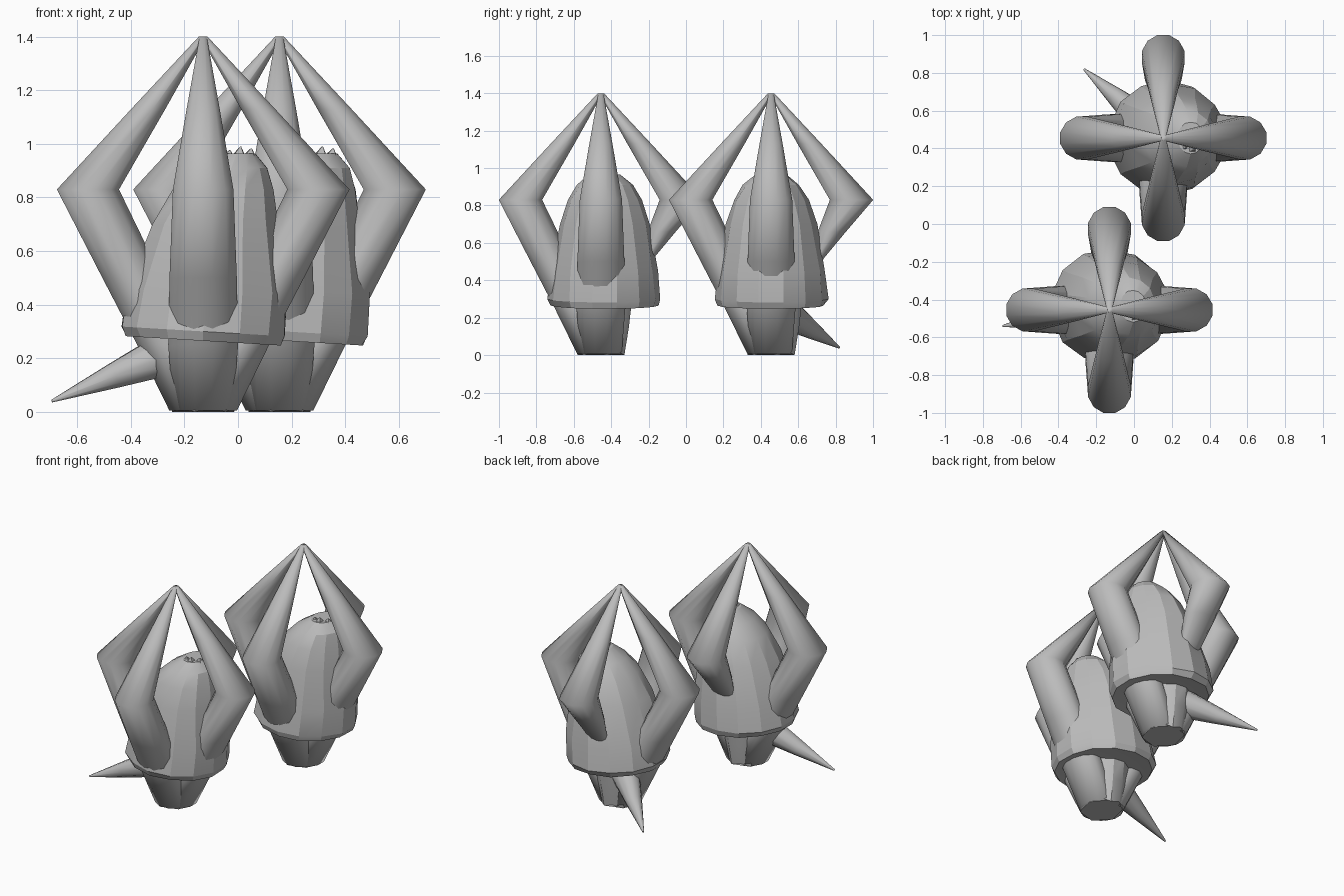
import bpy, bmesh, math, random
from mathutils import Vector

if "Cube" in bpy.data.objects:
    bpy.data.objects.remove(bpy.data.objects["Cube"])

grey = bpy.data.materials.new("stone_grey")
grey.diffuse_color = (0.5, 0.5, 0.5, 1)
grey.use_nodes = True
grey.node_tree.nodes["Principled BSDF"].inputs["Base Color"].default_value = grey.diffuse_color
random.seed(4)


def loft(name, rings, loc, turn=0.0, angle=30):
    """Skin a list of closed point rings, cap both ends."""
    bm = bmesh.new()
    rows = [[bm.verts.new(p) for p in ring] for ring in rings]
    n = len(rows[0])
    for a, b in zip(rows, rows[1:]):
        for i in range(n):
            j = (i + 1) % n
            bm.faces.new((a[i], a[j], b[j], b[i]))
    bm.faces.new(rows[0][::-1])
    bm.faces.new(rows[-1])
    bmesh.ops.recalc_face_normals(bm, faces=bm.faces)
    mesh = bpy.data.meshes.new(name)
    bm.to_mesh(mesh)
    bm.free()
    mesh.materials.append(grey)
    ob = bpy.data.objects.new(name, mesh)
    bpy.context.collection.objects.link(ob)
    ob.location = loc
    ob.rotation_euler.z = turn
    bpy.ops.object.select_all(action='DESELECT')
    ob.select_set(True)
    bpy.context.view_layer.objects.active = ob
    bpy.ops.object.shade_smooth_by_angle(angle=math.radians(angle))
    return ob


def oval(cx, z, rx, ry, n, tilt=0.0, jitter=0.0, rag=0.0):
    """Horizontal oval ring of n points, optionally tilted along x or ragged."""
    pts = []
    for i in range(n):
        a = math.tau * (i + 0.5) / n
        k = 1 + random.uniform(-jitter, jitter)
        x = cx + rx * k * math.cos(a)
        pts.append((x, ry * k * math.sin(a), z + tilt * x + rag * (i % 2)))
    return pts


def spike(name, base, tip, radius, loc, n=10):
    """Tapered horn from base to tip."""
    base, tip = Vector(base), Vector(tip)
    q = (tip - base).to_track_quat('Z', 'Y')
    rings = []
    for t, r in ((0, radius), (0.5, radius * 0.55), (1, radius * 0.06)):
        c = base.lerp(tip, t)
        rings.append([c + q @ Vector((r * math.cos(math.tau * i / n),
                                      r * math.sin(math.tau * i / n), 0))
                      for i in range(n)])
    return loft(name, rings, loc, 0, 50)


# bell body: z, centre x, radius x, radius y, tilt
BELL = [(0.275, 0.00, 0.20, 0.20, -0.06), (0.265, 0.00, 0.295, 0.285, -0.06),
        (0.30, 0.00, 0.312, 0.302, -0.06), (0.45, 0.015, 0.305, 0.288, -0.03),
        (0.70, 0.045, 0.240, 0.243, 0), (0.83, 0.075, 0.190, 0.20, 0),
        (0.91, 0.105, 0.138, 0.15, 0), (0.965, 0.125, 0.070, 0.085, 0)]
# upper arm, elbow to peak: z, outward offset, radial radius, sideways radius
UPPER = [(0.83, 0.43, 0.12, 0.117), (1.13, 0.205, 0.066, 0.064),
         (1.40, 0.003, 0.014, 0.014)]
# full lower arm, and the short broken one at the back
LOWER = [(0.005, 0.02, 0.11, 0.115), (0.25, 0.14, 0.11, 0.135),
         (0.50, 0.265, 0.115, 0.13)]
BROKEN = [(0.45, 0.225, 0.02, 0.05), (0.52, 0.25, 0.035, 0.075),
          (0.66, 0.325, 0.078, 0.10)]


def build_unit(side, loc, shift, tail_base, tail_tip):
    # faceted leaning bell
    bell_loc = Vector(loc) + Vector(shift)
    loft(side + "_bell_body",
         [oval(c, z, rx, ry, 14, t, 0.02) for z, c, rx, ry, t in BELL],
         bell_loc, 0, 20)
    # four arms meeting at the peak: right, back, left, front
    for k, label in enumerate(("right", "back", "left", "front")):
        lower = BROKEN if label == "back" else LOWER
        loft(f"{side}_{label}_arm",
             [oval(c, z, rx, ry, 12) for z, c, rx, ry in lower + UPPER],
             loc, k * math.pi / 2, 100)
    # stump under the bell, with a ragged foot
    loft(side + "_stump",
         [oval(0, 0.0, 0.12, 0.13, 12, rag=0.02), oval(0, 0.15, 0.14, 0.155, 12),
          oval(0, 0.32, 0.155, 0.175, 12)], loc)
    # tail horn
    spike(side + "_tail", tail_base, tail_tip, 0.09, loc)
    # small shards on the crown
    for k, (x, y) in enumerate(((0.13, -0.05), (0.17, -0.02), (0.09, -0.04))):
        spike(f"{side}_crown_shard_{k + 1}", (x, y, 0.93),
              (x + 0.01, y - 0.01, 0.99 - 0.007 * k), 0.05, bell_loc, 4)


build_unit("front", (-0.13, -0.455, 0), (0, 0.02, 0),
           (-0.10, -0.015, 0.23), (-0.565, -0.085, 0.04))
build_unit("rear", (0.155, 0.455, 0), (0.02, 0, 0),
           (-0.08, 0.07, 0.23), (-0.42, 0.365, 0.04))
